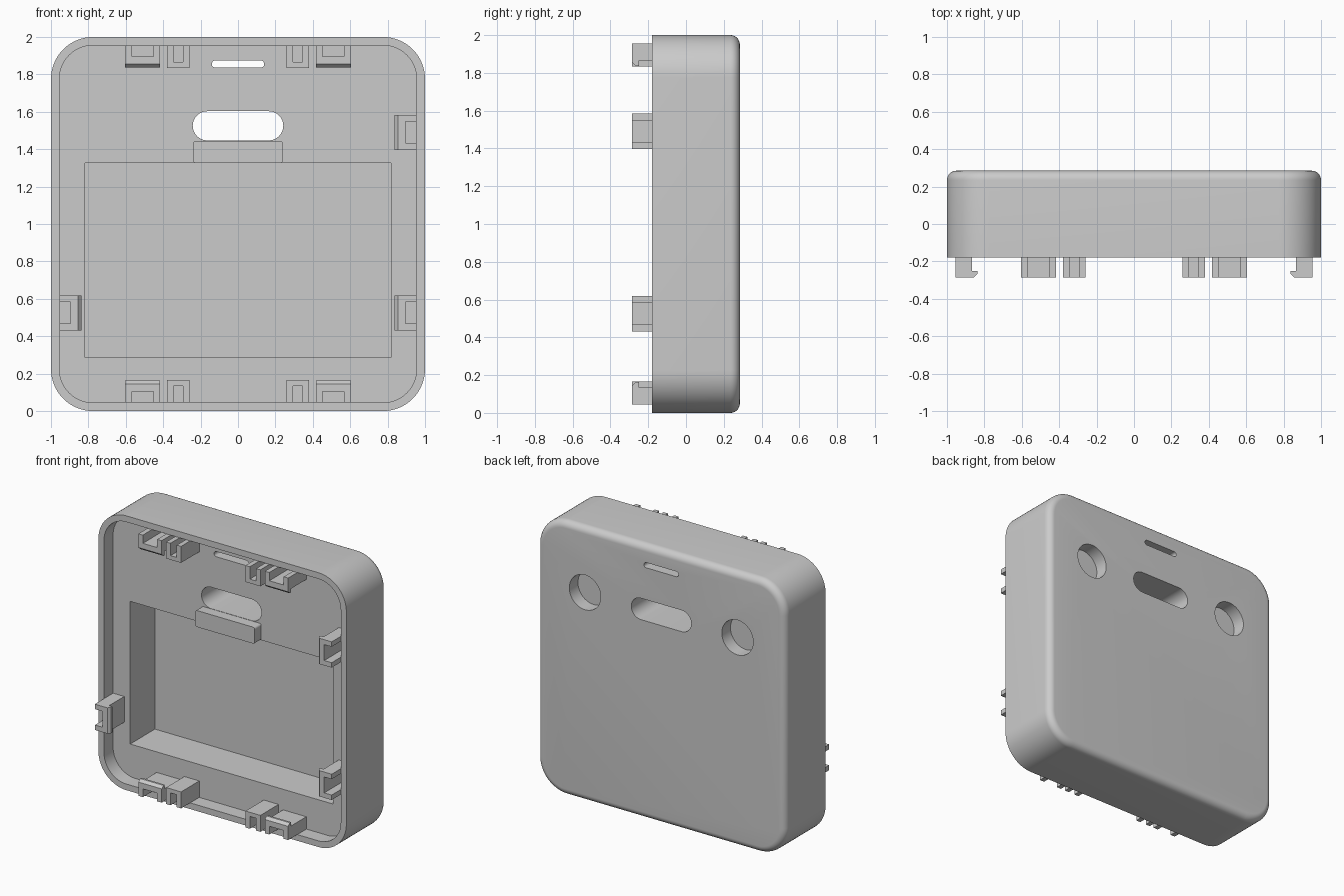
import bpy, bmesh, math
from mathutils import Vector

cube = bpy.data.objects.get("Cube")
if cube:
    bpy.data.objects.remove(cube, do_unlink=True)

grey = bpy.data.materials.new("light grey plastic")
grey.use_nodes = True
COLOUR = (0.6, 0.6, 0.6, 1)
grey.diffuse_color = COLOUR
grey.node_tree.nodes["Principled BSDF"].inputs["Base Color"].default_value = COLOUR

RIM, FLOOR, BACK, TIP = -0.18, -0.075, 0.285, -0.285
WALL = 0.045


def rounded(cx, cz, hw, hh, r, y, steps=10):
    """Rounded rectangle ring in the plane at depth y."""
    ring = []
    for corner, (sx, sz) in enumerate([(1, 1), (-1, 1), (-1, -1), (1, -1)]):
        for i in range(steps + 1):
            a = math.pi / 2 * (corner + i / steps)
            ring.append((cx + sx * (hw - r) + r * math.cos(a), y,
                         cz + sz * (hh - r) + r * math.sin(a)))
    return ring


def loft(bm, rings):
    """Skin successive rings and cap both ends."""
    part = [[bm.verts.new(p) for p in ring] for ring in rings]
    n = len(part[0])
    for a, b in zip(part, part[1:]):
        for i in range(n):
            j = (i + 1) % n
            bm.faces.new((a[i], a[j], b[j], b[i]))
    bm.faces.new(part[0])
    bm.faces.new(part[-1])


def make(name, solids):
    bm = bmesh.new()
    for rings in solids:
        loft(bm, rings)
    bmesh.ops.remove_doubles(bm, verts=bm.verts, dist=1e-5)
    bmesh.ops.recalc_face_normals(bm, faces=bm.faces)
    mesh = bpy.data.meshes.new(name)
    bm.to_mesh(mesh)
    bm.free()
    mesh.materials.append(grey)
    obj = bpy.data.objects.new(name, mesh)
    bpy.context.collection.objects.link(obj)
    return obj


def select_only(obj):
    bpy.ops.object.select_all(action='DESELECT')
    obj.select_set(True)
    bpy.context.view_layer.objects.active = obj


def shell_ring(inset, y):
    return rounded(0, 1, 1 - inset, 1 - inset, 0.225 - inset, y, 16)


# Housing: recessed floor, rim, outer wall and rounded back edge
fillet = 0.05
rings = [shell_ring(WALL, FLOOR), shell_ring(WALL, RIM), shell_ring(0, RIM)]
for i in range(9):
    a = math.pi / 2 * i / 8
    rings.append(shell_ring(fillet * (1 - math.cos(a)),
                            BACK - fillet * (1 - math.sin(a))))
housing = make("housing", [rings])


# Openings: centre x, z, half width, half height, corner radius, depth range
openings = {
    "pocket": (0, 0.805, 0.817, 0.52, 0, -0.4, 0.21),
    "window": (0, 1.525, 0.242, 0.078, 0.078, -0.4, 0.4),
    "slot": (0, 1.855, 0.14, 0.019, 0.019, -0.4, 0.4),
    "left_socket": (0.615, 1.525, 0.127, 0.127, 0.127, 0.185, 0.4),
    "right_socket": (-0.615, 1.525, 0.127, 0.127, 0.127, 0.185, 0.4),
}
for name, (x, z, hw, hh, r, y0, y1) in openings.items():
    cutter = make(name + "_cutter", [[rounded(x, z, hw, hh, r, y) for y in (y0, y1)]])
    cutter.hide_render = True
    mod = housing.modifiers.new(name, 'BOOLEAN')
    mod.operation = 'DIFFERENCE'
    mod.solver = 'EXACT'
    mod.object = cutter
    select_only(housing)
    bpy.ops.object.modifier_apply(modifier=mod.name)
    bpy.data.objects.remove(cutter, do_unlink=True)
select_only(housing)
bpy.ops.object.shade_smooth_by_angle(angle=math.radians(30))


# Ledge under the window, with softened top corners
ledge = make("window_ledge", [[rounded(0, 1.385, 0.24, 0.06, 0.015, y, 4)
                               for y in (-0.15, FLOOR)]])
select_only(ledge)
bpy.ops.object.shade_smooth_by_angle(angle=math.radians(30))


def clip(name, wall, inward, half, notch, depth, reach, lip):
    """U-shaped post against a wall, optionally with a hooked lip."""
    wall, inward = Vector(wall), Vector(inward)
    along = Vector((-inward.y, inward.x))

    def at(u, v, y):
        p = wall + along * u + inward * v
        return (p.x, y, p.y)

    outline = [(-half, 0), (-half, reach), (half, reach), (half, 0),
               (notch, 0), (notch, depth), (-notch, depth), (-notch, 0)]
    solids = [[[at(u, v, y) for u, v in outline] for y in (TIP, FLOOR)]]
    if lip:
        hook = [(reach, TIP), (0.1, TIP), (0.118, TIP + 0.02),
                (0.118, TIP + 0.035), (reach, TIP + 0.035)]
        solids.append([[at(u, v, y) for v, y in hook] for u in (-half, half)])
    make(name, solids)


def hook_clip(name, wall, inward):
    clip(name, wall, inward, 0.094, 0.058, 0.06, 0.09, True)


# Hook clips and guide posts along the top and bottom walls
inner = 1 - WALL
for side, sx in (("left", 1), ("right", -1)):
    for level, z, dz in (("top", 1 + inner, -1), ("bottom", 1 - inner, 1)):
        hook_clip(f"{level}_{side}_clip", (sx * 0.51, z), (0, dz))
        clip(f"{level}_{side}_guide", (sx * 0.32, z), (0, dz),
             0.06, 0.025, 0.09, 0.12, False)

# Hook clips on the side walls
hook_clip("left_upper_clip", (inner, 1.49), (-1, 0))
hook_clip("left_lower_clip", (inner, 0.525), (-1, 0))
hook_clip("right_lower_clip", (-inner, 0.525), (1, 0))
